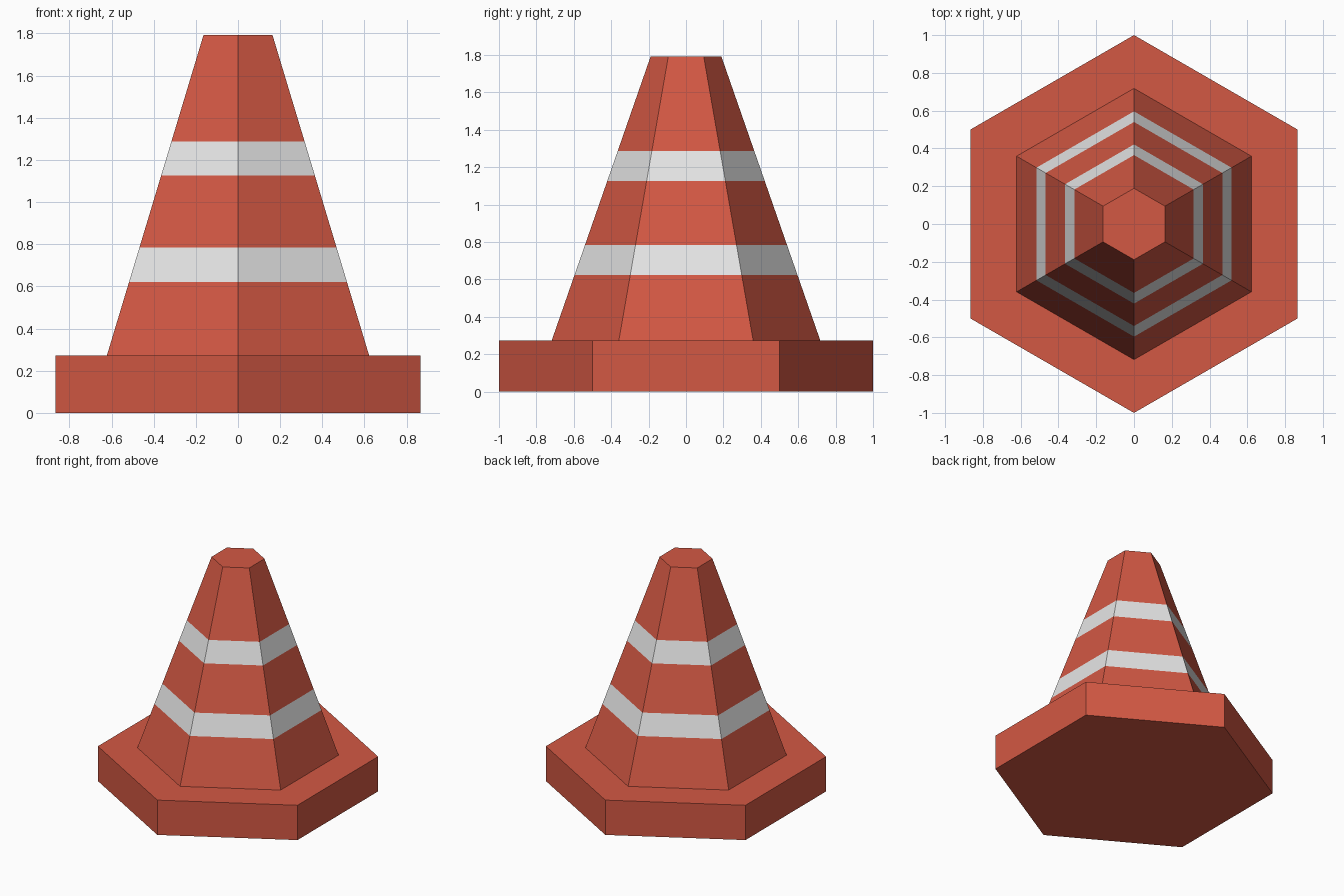
import bpy, bmesh, math

if "Cube" in bpy.data.objects:
    bpy.data.objects.remove(bpy.data.objects["Cube"])

SIDES = 6


def material(name, rgb):
    m = bpy.data.materials.new(name)
    m.diffuse_color = (*rgb, 1)
    m.use_nodes = True
    m.node_tree.nodes["Principled BSDF"].inputs["Base Color"].default_value = m.diffuse_color
    return m


orange = material("orange_red", (0.65, 0.098, 0.057))
white = material("stripe_white", (0.79, 0.79, 0.79))


def hex_stack(name, rings, mats, stripes=(), close_bottom=True):
    """Stack hexagon rings (z, radius), points facing +y and -y."""
    bm = bmesh.new()
    loops = []
    for z, r in rings:
        angles = [math.pi / 2 + i * math.tau / SIDES for i in range(SIDES)]
        loops.append([bm.verts.new((r * math.cos(a), r * math.sin(a), z)) for a in angles])
    for k, (lo, hi) in enumerate(zip(loops, loops[1:])):
        for i in range(SIDES):
            j = (i + 1) % SIDES
            f = bm.faces.new((lo[i], lo[j], hi[j], hi[i]))
            f.material_index = 1 if k in stripes else 0
    bm.faces.new(loops[-1])
    if close_bottom:
        bm.faces.new(loops[0][::-1])
    me = bpy.data.meshes.new(name)
    bm.to_mesh(me)
    bm.free()
    for m in mats:
        me.materials.append(m)
    ob = bpy.data.objects.new(name, me)
    bpy.context.collection.objects.link(ob)
    return ob


# Base slab
BASE_TOP, TOP = 0.273, 1.792
hex_stack("base", [(0, 1.0), (BASE_TOP, 1.0)], [orange])

# Tapered body, cut at the stripe edges; every second band is white
R0, R1 = 0.718, 0.189
heights = [BASE_TOP, 0.622, 0.784, 1.125, 1.287, TOP]
rings = [(z, R0 + (R1 - R0) * (z - BASE_TOP) / (TOP - BASE_TOP)) for z in heights]
hex_stack("cone_body", rings, [orange, white], stripes=(1, 3), close_bottom=False)
